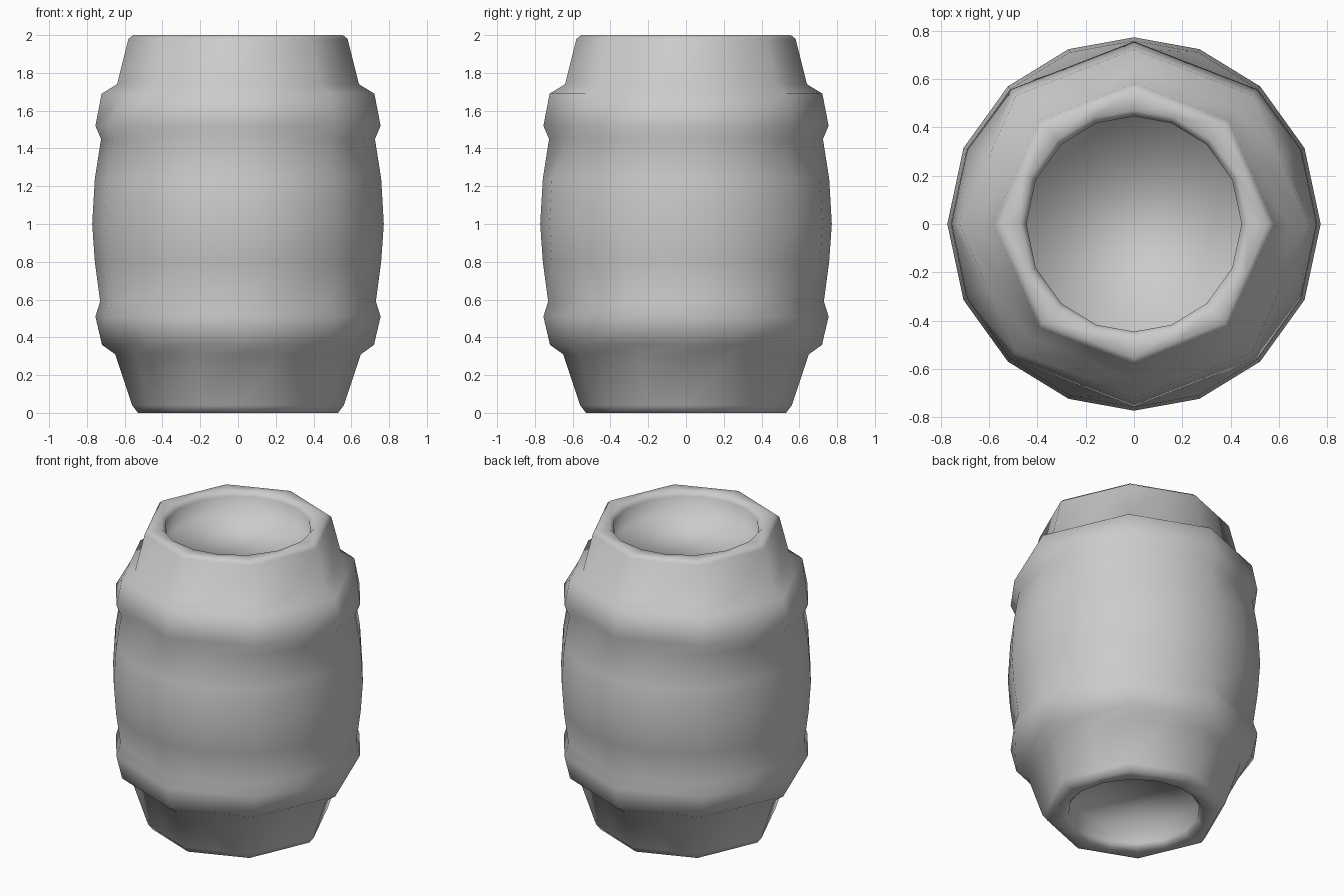
import bpy, bmesh, math

cube = bpy.data.objects.get("Cube")
if cube:
    bpy.data.objects.remove(cube)

grey = bpy.data.materials.new("plain grey")
grey.use_nodes = True
colour = (0.6, 0.6, 0.6, 1)
grey.diffuse_color = colour
grey.node_tree.nodes["Principled BSDF"].inputs["Base Color"].default_value = colour

# Uneven sixteen-sided outline, mirrored from one quarter
quarter = [0, 24, 47.5, 69.5]
half = quarter + [90] + [180 - a for a in quarter[:0:-1]]
angles = [math.radians(a) for a in half + [a + 180 for a in half]]

# Which columns are flattened onto the chord between their neighbours
ROUND, TWELVE, EIGHT = (), (3, 5, 11, 13), tuple(range(1, 16, 2))

# Profile from the lower recess, up the outside, into the upper recess
profile = [
    (0.40, 0.15, ROUND), (0.40, 0.03, ROUND), (0.43, 0.0, ROUND),
    (0.53, 0.0, EIGHT), (0.56, 0.04, EIGHT), (0.65, 0.31, EIGHT),
    (0.72, 0.36, EIGHT), (0.755, 0.51, TWELVE), (0.73, 0.59, TWELVE),
    (0.758, 0.80, ROUND), (0.772, 1.0, ROUND), (0.758, 1.24, ROUND),
    (0.725, 1.45, TWELVE), (0.755, 1.52, TWELVE), (0.722, 1.69, EIGHT),
    (0.64, 1.74, EIGHT), (0.58, 1.98, EIGHT), (0.555, 2.0, EIGHT),
    (0.47, 2.0, ROUND), (0.445, 1.97, ROUND), (0.445, 1.85, ROUND),
]


def add_ring(bm, radius, z, flat):
    points = [(radius * math.cos(a), radius * math.sin(a)) for a in angles]
    for i in flat:
        before, after = points[i - 1], points[(i + 1) % 16]
        points[i] = tuple((p + q) / 2 for p, q in zip(before, after))
    return [bm.verts.new((x, y, z)) for x, y in points]


# Barrel with a recessed lid at each end
bm = bmesh.new()
rings = [add_ring(bm, *step) for step in profile]
for low, high in zip(rings, rings[1:]):
    for i in range(16):
        j = (i + 1) % 16
        bm.faces.new((low[i], low[j], high[j], high[i]))
bm.faces.new(rings[0][::-1])
bm.faces.new(rings[-1])
for face in bm.faces:
    face.smooth = True
mesh = bpy.data.meshes.new("barrel")
bm.to_mesh(mesh)
bm.free()
mesh.materials.append(grey)
barrel = bpy.data.objects.new("barrel", mesh)
bpy.context.collection.objects.link(barrel)
